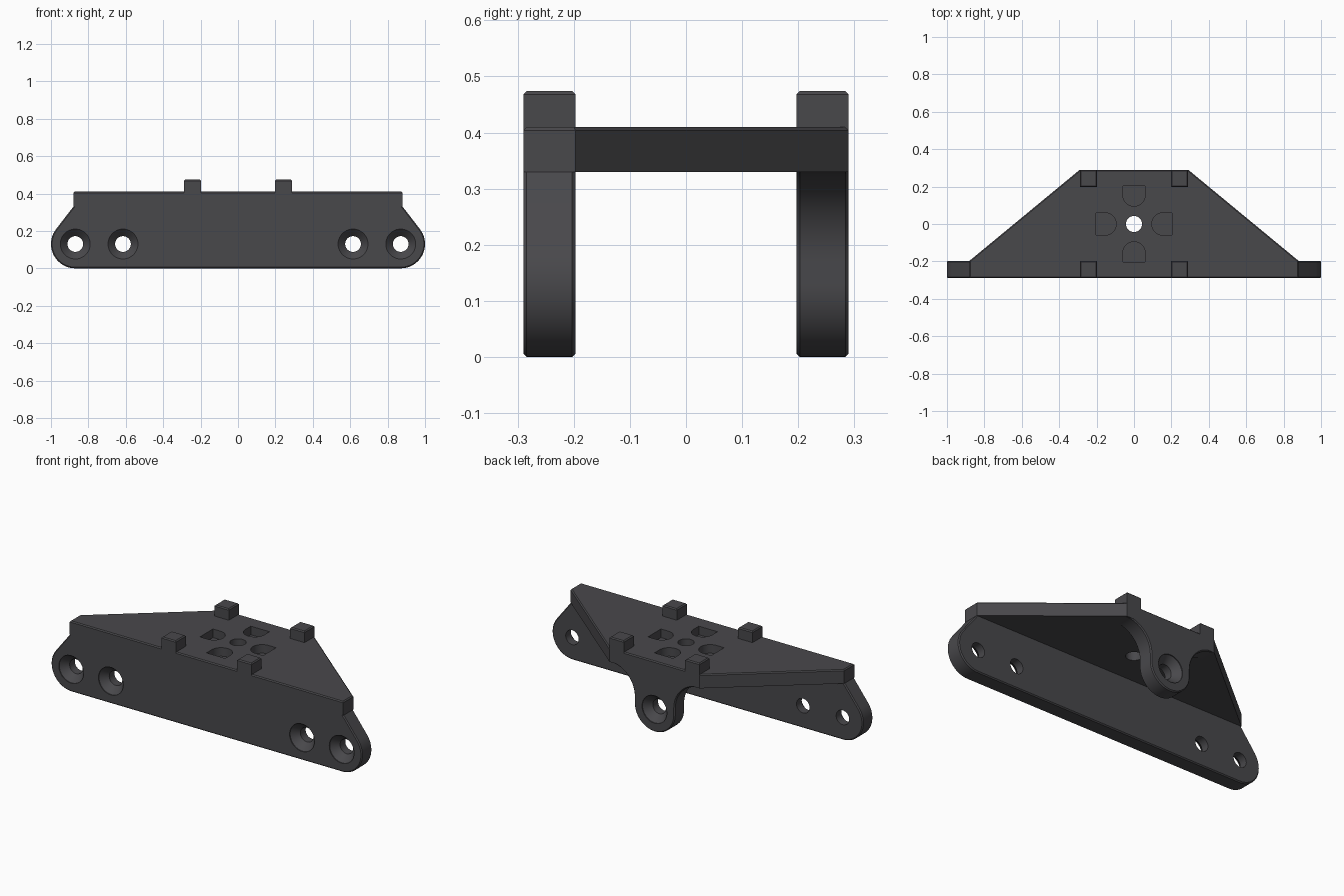
import bpy, bmesh, math

if "Cube" in bpy.data.objects:
    bpy.data.objects.remove(bpy.data.objects["Cube"])

CH = 0.006             # chamfer width
Z0, Z1 = 0.33, 0.41    # deck underside and top
YO, YI = 0.29, 0.197   # outer and inner faces of the two walls
R = 0.13               # radius of the rounded ears and lug

mat = bpy.data.materials.new("dark_grey")
mat.diffuse_color = (0.066, 0.065, 0.071, 1)
mat.use_nodes = True
mat.node_tree.nodes["Principled BSDF"].inputs["Base Color"].default_value = mat.diffuse_color


def arc(cx, cz, r, a0, a1, n):
    """Points along an arc, angles in degrees."""
    return [(cx + r * math.cos(math.radians(a0 + (a1 - a0) * i / n)),
             cz + r * math.sin(math.radians(a0 + (a1 - a0) * i / n))) for i in range(n + 1)]


def prism(name, pts, lo, hi, axis="z", chamfer=None):
    """Extrude an outline along z, or an x/z outline along y."""
    place = (lambda p, t: (p[0], p[1], t)) if axis == "z" else (lambda p, t: (p[0], t, p[1]))
    bm = bmesh.new()
    a = [bm.verts.new(place(p, lo)) for p in pts]
    b = [bm.verts.new(place(p, hi)) for p in pts]
    bm.faces.new(a)
    bm.faces.new(b)
    for i in range(len(pts)):
        j = (i + 1) % len(pts)
        bm.faces.new((a[i], a[j], b[j], b[i]))
    bmesh.ops.recalc_face_normals(bm, faces=bm.faces)
    if chamfer:
        edges = [e for e in bm.edges if chamfer(*(v.co for v in e.verts))]
        bmesh.ops.bevel(bm, geom=edges, offset=CH, segments=1, affect="EDGES", profile=0.5)
    return finish(name, bm)


def finish(name, bm):
    me = bpy.data.meshes.new(name)
    bm.to_mesh(me)
    bm.free()
    me.materials.append(mat)
    ob = bpy.data.objects.new(name, me)
    bpy.context.collection.objects.link(ob)
    return ob


def spin(name, x, z, rings):
    """Round cutter along y from (y, radius) rings."""
    bm = bmesh.new()
    n, loops = 40, []
    for y, r in rings:
        loops.append([bm.verts.new((x + r * math.cos(2 * math.pi * i / n), y,
                                    z + r * math.sin(2 * math.pi * i / n))) for i in range(n)])
    for p, q in zip(loops, loops[1:]):
        for i in range(n):
            bm.faces.new((p[i], p[(i + 1) % n], q[(i + 1) % n], q[i]))
    bm.faces.new(loops[0])
    bm.faces.new(loops[-1])
    bmesh.ops.recalc_face_normals(bm, faces=bm.faces)
    return finish(name, bm)


def combine(target, other, op):
    m = target.modifiers.new(op, "BOOLEAN")
    m.operation, m.object, m.solver = op, other, "EXACT"
    bpy.context.view_layer.objects.active = target
    bpy.ops.object.modifier_apply(modifier=m.name)
    bpy.data.objects.remove(other)


# rims of the upright walls: edges around the front and back faces, except at the deck
rim = lambda p, q: abs(p.y - q.y) < 1e-5 and not (p.z > Z0 - 1e-4 and q.z > Z0 - 1e-4)

# deck with slanted sides
deck = [(-0.88, -YO), (0.88, -YO), (0.88, -YI), (0.29, YO), (-0.29, YO), (-0.88, -YI)]
bracket = prism("mounting_bracket", deck, Z0, Z1,
                chamfer=lambda p, q: min(p.z, q.z) > Z1 - 1e-4)

# front wall with rounded ears
right = arc(0.87, R, R, -90, 37.6, 20) + [(0.88, Z0)]
wall = prism("front_wall", right + [(-x, z) for x, z in reversed(right)], -YO, -YI, "y", rim)

# rear lug with concave shoulders
half = arc(0, R, R, -90, 0, 14) + arc(0.29, 0.17, 0.16, 180, 90, 14)
lug = prism("rear_lug", half + [(-x, z) for x, z in reversed(half[1:])], YI, YO, "y", rim)

parts = [wall, lug]

# four locating pegs
for sx in (-1, 1):
    for sy in (-1, 1):
        xs, ys = sorted((0.197 * sx, 0.29 * sx)), sorted((YI * sy, YO * sy))
        box = [(xs[0], ys[0]), (xs[1], ys[0]), (xs[1], ys[1]), (xs[0], ys[1])]
        parts.append(prism("peg", box, 0.37, 0.474,
                           chamfer=lambda p, q: min(p.z, q.z) > 0.47))
for p in parts:
    combine(bracket, p, "UNION")

# countersunk screw holes in the front wall and rear lug
holes = [(x, -1) for x in (-0.87, -0.615, 0.615, 0.87)] + [(0, 1)]
for x, s in holes:
    cut = spin("screw_hole", x, R, [(s * 0.31, 0.08), (s * 0.285, 0.08),
                                   (s * 0.245, 0.042), (s * 0.15, 0.042)])
    combine(bracket, cut, "DIFFERENCE")

# centre hole through the deck
combine(bracket, prism("centre_hole", arc(0, 0, 0.043, 0, 351, 39), 0.2, 0.6), "DIFFERENCE")

# four blind pockets, rounded toward the centre
for k in range(4):
    c, s = math.cos(k * math.pi / 2), math.sin(k * math.pi / 2)
    shape = arc(0.155, 0, 0.06, 90, 270, 20) + [(0.203, -0.06), (0.203, 0.06)]
    shape = [(x * c - y * s, x * s + y * c) for x, y in shape]
    combine(bracket, prism("pocket", shape, 0.36, 0.5), "DIFFERENCE")

bpy.ops.object.select_all(action="DESELECT")
bracket.select_set(True)
bpy.context.view_layer.objects.active = bracket
bpy.ops.object.shade_smooth_by_angle(angle=math.radians(30))
